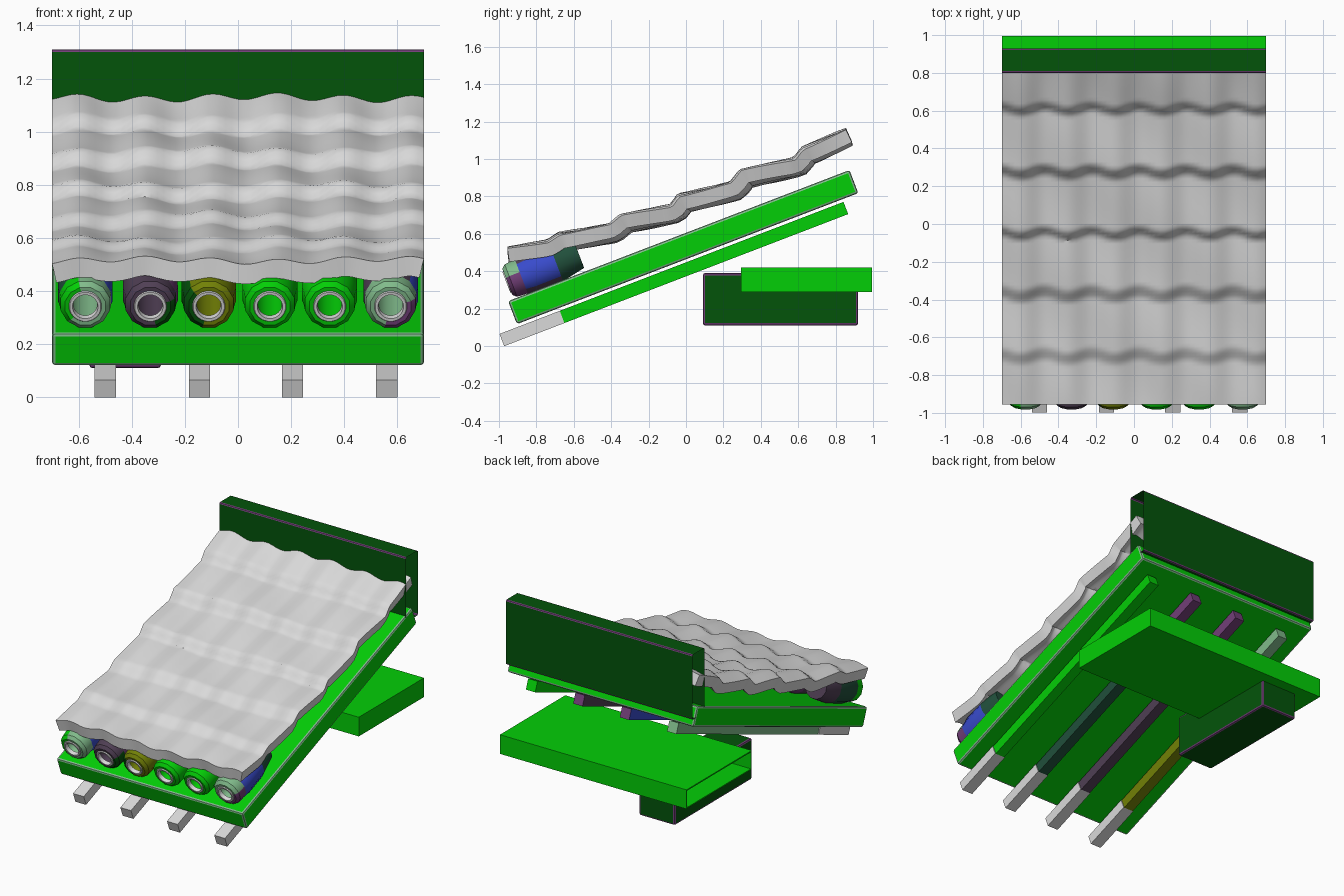
import bpy, bmesh, math
from mathutils import Matrix, Vector

cube = bpy.data.objects.get("Cube")
if cube:
    bpy.data.objects.remove(cube, do_unlink=True)

SLOPE = math.radians(21)


def material(name, rgb):
    m = bpy.data.materials.new(name)
    m.use_nodes = True
    m.diffuse_color = (*rgb, 1)
    m.node_tree.nodes["Principled BSDF"].inputs["Base Color"].default_value = (*rgb, 1)
    return m


GREEN = material("bright green", (0.001, 0.62, 0.002))
DARK = material("dark green", (0.001, 0.088, 0.003))
GREY = material("light grey", (0.7, 0.7, 0.7))
PURPLE = material("purple", (0.17, 0.05, 0.19))
BLUE = material("blue", (0.04, 0.07, 0.6))
OLIVE = material("olive", (0.17, 0.22, 0.002))
PALE = material("pale green", (0.22, 0.5, 0.26))
PLUM = material("dark plum", (0.08, 0.05, 0.09))
TEAL = material("dark teal", (0.015, 0.08, 0.045))


def finish(bm, name, mats):
    mesh = bpy.data.meshes.new(name)
    bm.to_mesh(mesh)
    bm.free()
    ob = bpy.data.objects.new(name, mesh)
    bpy.context.scene.collection.objects.link(ob)
    for m in mats:
        mesh.materials.append(m)
    return ob


def activate(ob):
    bpy.ops.object.select_all(action="DESELECT")
    ob.select_set(True)
    bpy.context.view_layer.objects.active = ob


def smooth(ob, angle):
    activate(ob)
    bpy.ops.object.shade_smooth_by_angle(angle=math.radians(angle))


def box(name, centre, size, mats, tilt=0, bevel=0, open_ends=()):
    """Box turned about x; edges take the last material; chosen x ends are open."""
    bm = bmesh.new()
    bmesh.ops.create_cube(bm, size=1)
    bmesh.ops.scale(bm, vec=size, verts=bm.verts)
    bm.normal_update()
    ends = [f for f in bm.faces if round(f.normal.x) in open_ends and abs(f.normal.x) > 0.5]
    if ends:
        bmesh.ops.delete(bm, geom=ends, context="FACES_ONLY")
    ob = finish(bm, name, mats)
    ob.location = centre
    ob.rotation_euler.x = tilt
    if bevel:
        mod = ob.modifiers.new("edges", "BEVEL")
        mod.width = bevel
        mod.segments = 2
        mod.material = len(mats) - 1
    return ob


# Sloping slab, with a pale worn edge
box("sloping_tray", (0, -0.015, 0.529), (1.4, 1.955, 0.132), [GREEN, PALE], SLOPE, 0.013)

# Four runners under the slab: bare front tip, body, rear end, left-out side colour
along = Vector((0, math.cos(SLOPE), math.sin(SLOPE)))
for i, (x, main, end, side) in enumerate([(-0.5, OLIVE, PALE, PALE),
                                          (-0.145, PLUM, PURPLE, BLUE),
                                          (0.205, TEAL, PURPLE, PLUM),
                                          (0.56, GREEN, GREEN, GREEN)]):
    mid = Vector((x, -0.065, 0.385))
    for part, start, stop, mat, flank in [("tip", -0.985, -0.64, GREY, GREY),
                                          ("body", -0.64, 0.5, main, side),
                                          ("end", 0.5, 0.985, end, side)]:
        w = 0.08 if part == "tip" else 0.07
        piece = box(f"runner_{part}_{i + 1}", mid + along * (start + stop) / 2,
                    (w, stop - start, 0.07), [mat, flank], SLOPE)
        for f in piece.data.polygons:
            f.material_index = int(f.normal.x < -0.5)

# Upright sleeve at the back, open at both ends
box("back_board", (0, 0.865, 1.09), (1.4, 0.13, 0.44), [DARK, PURPLE],
    bevel=0.01, open_ends=(-1, 1))

# Hollow shelf with one open end, and the block beneath it
shelf = box("rear_shelf", (0, 0.645, 0.355), (1.4, 0.7, 0.13), [GREEN], open_ends=(-1,))
wall = shelf.modifiers.new("wall", "SOLIDIFY")
wall.thickness = 0.012
wall.offset = -1
box("support_block", (-0.425, 0.505, 0.25), (0.27, 0.83, 0.28), [DARK, PURPLE], bevel=0.012)


def lathe(name, outline, sides, mats):
    """Spin a radius / length outline about the y axis."""
    bm = bmesh.new()
    verts = [bm.verts.new((r, t, 0)) for r, t in outline]
    edges = [bm.edges.new(p) for p in zip(verts, verts[1:])]
    bmesh.ops.rotate(bm, verts=verts, matrix=Matrix.Rotation(math.pi / sides, 3, "Y"))
    bmesh.ops.spin(bm, geom=verts + edges, axis=(0, 1, 0), cent=(0, 0, 0),
                   angle=math.tau, steps=sides)
    bmesh.ops.remove_doubles(bm, verts=bm.verts, dist=0.0005)
    bmesh.ops.recalc_face_normals(bm, faces=bm.faces)
    return finish(bm, name, mats)


# Row of short barrels: collar, collar side, body, body right, rear; collar side direction
BARREL = [(0, 0.3), (0.055, 0.3), (0.055, 0), (0.078, 0), (0.096, 0.02), (0.1, 0.08),
          (0.107, 0.13), (0.106, 0.28), (0.08, 0.41), (0, 0.41)]
RING = [(0.045, 0.02), (0.048, -0.006), (0.059, -0.006), (0.064, 0.004)]
barrels = [(-0.575, [PALE, GREEN, TEAL, BLUE, PLUM], (-1, 0, 0.3)),
           (-0.33, [PLUM, DARK, PLUM, PURPLE, PURPLE], (1, 0, -0.6)),
           (-0.11, [OLIVE, DARK, DARK, OLIVE, DARK], (-1, 0, -0.3)),
           (0.12, [GREEN] * 5, (1, 0, 0)),
           (0.345, [GREEN] * 5, (1, 0, 0)),
           (0.575, [PALE, PURPLE, PLUM, BLUE, TEAL], (1, 0, -1))]
for i, (x, mats, way) in enumerate(barrels):
    barrel = lathe(f"barrel_{i + 1}", BARREL, 12, mats)
    way = Vector(way).normalized()
    for f in barrel.data.polygons:
        c = f.center
        outward = Vector((c.x, 0, c.z))
        if outward.length < 0.06 and c.y < 0.35:
            f.material_index = 0
        elif c.y > 0.32:
            f.material_index = 4
        elif c.y > 0.1:
            f.material_index = 3 if outward.normalized().x > 0.6 else 2
        else:
            f.material_index = int(outward.normalized().dot(way) > 0.55)
    ring = lathe(f"barrel_ring_{i + 1}", RING, 20, [GREY])
    for ob in (barrel, ring):
        ob.location = (x, -0.955, 0.343)
        ob.rotation_euler.x = SLOPE
        smooth(ob, 35)

# Rippled cover laid in six overlapping rows
ROWS = [(-0.96, 0.515), (-0.73, 0.555), (-0.67, 0.595), (-0.40, 0.64), (-0.34, 0.69),
        (-0.07, 0.745), (-0.03, 0.80), (0.25, 0.865), (0.3, 0.93), (0.59, 0.995),
        (0.63, 1.05), (0.86, 1.155)]


def row_height(y):
    for (y0, z0), (y1, z1) in zip(ROWS, ROWS[1:]):
        if y <= y1:
            break
    return z0 + (z1 - z0) * (y - y0) / (y1 - y0)


bm = bmesh.new()
bmesh.ops.create_grid(bm, x_segments=60, y_segments=100, size=1)
for v in bm.verts:
    x, y = v.co.x * 0.7, -0.05 + v.co.y * 0.905
    ripple = math.cos(math.tau * (x + 0.1) / 0.25)
    drift = 0.006 * math.sin(7 * x + 9 * y)
    fade = 1 - abs(v.co.y) ** 8
    v.co = (x, y, row_height(y + 0.015 * ripple * fade) + 0.01 * ripple + drift)
cover = finish(bm, "rippled_cover", [GREY])
thick = cover.modifiers.new("thickness", "SOLIDIFY")
thick.thickness = 0.075
thick.offset = -1
activate(cover)
bpy.ops.object.modifier_apply(modifier=thick.name)
smooth(cover, 40)
